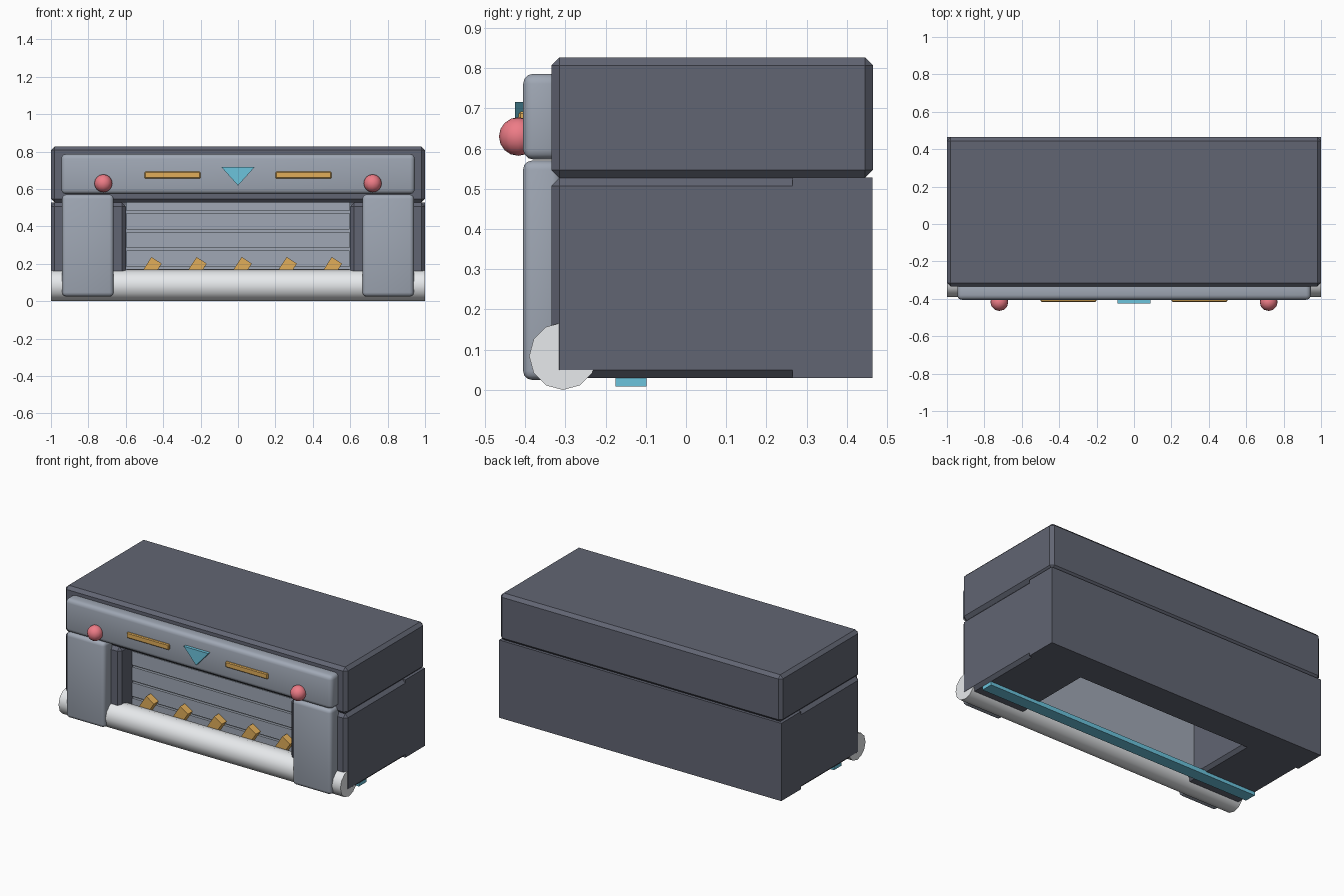
import bpy, math
from mathutils import Matrix

if "Cube" in bpy.data.objects:
    bpy.data.objects.remove(bpy.data.objects["Cube"])


def material(name, rgb):
    m = bpy.data.materials.new(name)
    m.diffuse_color = (*rgb, 1)
    m.use_nodes = True
    m.node_tree.nodes["Principled BSDF"].inputs["Base Color"].default_value = m.diffuse_color
    return m


BODY = material("dark_slate", (0.12, 0.13, 0.17))
TRIM = material("light_slate", (0.35, 0.39, 0.46))
WHITE = material("pale_roller", (0.8, 0.82, 0.84))
GOLD = material("amber", (0.75, 0.42, 0.1))
CORAL = material("coral", (0.85, 0.2, 0.24))
CYAN = material("cyan", (0.15, 0.55, 0.72))


def finish(name, mat, bevel=0, segments=1, smooth=False):
    ob = bpy.context.object
    ob.name = name
    ob.data.materials.append(mat)
    if bevel:
        mod = ob.modifiers.new("bevel", "BEVEL")
        mod.width = bevel
        mod.segments = segments
        bpy.ops.object.modifier_apply(modifier=mod.name)
    if smooth:
        bpy.ops.object.shade_smooth_by_angle(angle=math.radians(40))
    return ob


def box(name, x, y, z, mat, bevel=0, segments=1, tilt=0):
    """Box given as (min, max) ranges, optionally tilted about y."""
    bpy.ops.mesh.primitive_cube_add(size=1)
    ob = bpy.context.object
    size = [b - a for a, b in (x, y, z)]
    mid = [(a + b) / 2 for a, b in (x, y, z)]
    ob.data.transform(Matrix.Diagonal((*size, 1)))
    ob.data.transform(Matrix.Rotation(tilt, 4, "Y"))
    ob.location = mid
    return finish(name, mat, bevel, segments, segments > 1)


# Chamfered upper housing and plain rear body
box("upper_housing", (-1, 1), (-0.335, 0.465), (0.527, 0.827), BODY, 0.02)
box("rear_body", (-1, 1), (0.265, 0.464), (0.03, 0.528), BODY)

# Mirrored side parts
for side, s in (("left", -1), ("right", 1)):
    def span(a, b):
        return tuple(sorted((s * a, s * b)))
    box(side + "_side_body", span(0.6, 1), (-0.335, 0.31), (0.03, 0.527), BODY, 0.02)
    box(side + "_front_pillar", span(0.665, 0.94), (-0.405, -0.31), (0.025, 0.57), TRIM, 0.022, 3)
    box(side + "_amber_light", span(0.2, 0.5), (-0.416, -0.39), (0.656, 0.692), GOLD, 0.005)
    bpy.ops.mesh.primitive_uv_sphere_add(segments=12, ring_count=8, radius=0.048,
                                         location=(s * 0.72, -0.417, 0.63))
    finish(side + "_round_light", CORAL, smooth=True)

# Front header
box("front_header", (-0.945, 0.945), (-0.405, -0.31), (0.573, 0.786), TRIM, 0.025, 3)

# Triangular marker on the header
pts = [(-0.088, 0.716), (0, 0.618), (0.088, 0.716)]
verts = [(x, y, z) for y in (-0.425, -0.39) for x, z in pts]
mesh = bpy.data.meshes.new("triangle_marker")
mesh.from_pydata(verts, [], [(0, 1, 2), (5, 4, 3), (0, 3, 4, 1), (1, 4, 5, 2), (2, 5, 3, 0)])
mesh.materials.append(CYAN)
bpy.context.collection.objects.link(bpy.data.objects.new("triangle_marker", mesh))

# Recessed slatted panel
box("slat_backing", (-0.605, 0.605), (-0.205, -0.185), (0.05, 0.53), TRIM)
for i in range(5):
    z = 0.083 + 0.1 * i
    box(f"panel_slat_{i + 1}", (-0.595, 0.595), (-0.222, -0.2), (z, min(z + 0.088, 0.528)), TRIM)

# Intake roller across the front
bpy.ops.mesh.primitive_cylinder_add(vertices=12, radius=0.084, depth=1.998,
                                    location=(0, -0.306, 0.084),
                                    rotation=(0, math.pi / 2, 0))
finish("front_roller", WHITE, smooth=True)

# Tilted teeth behind the roller
for i in range(5):
    x = -0.468 + 0.241 * i
    box(f"tooth_{i + 1}", (x - 0.0325, x + 0.0325), (-0.268, -0.215), (0.108, 0.228), GOLD,
        tilt=math.radians(33))

# Scraper bar underneath
box("under_bar", (-0.98, 0.98), (-0.175, -0.098), (0.008, 0.036), CYAN)
